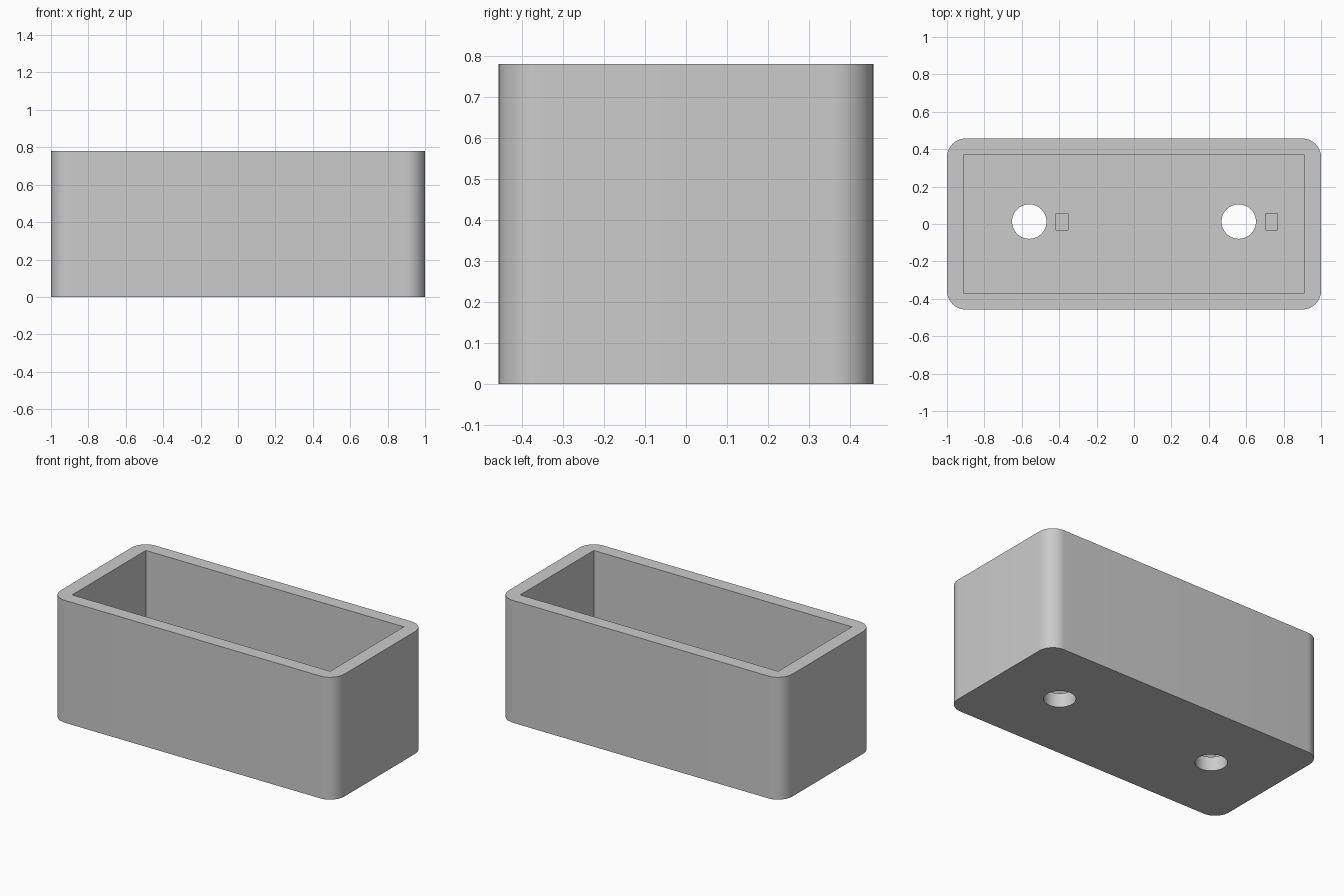
import bpy
import bmesh
from mathutils import Matrix

if "Cube" in bpy.data.objects:
    bpy.data.objects.remove(bpy.data.objects["Cube"], do_unlink=True)

LENGTH, DEPTH, HEIGHT = 2.0, 0.914, 0.78
INNER_X, INNER_Y = 1.82, 0.742
FLOOR, CORNER = 0.09, 0.1
HOLE_X, HOLE_Y, HOLE_R = 0.56, 0.013, 0.092

grey = bpy.data.materials.new("light grey plastic")
grey.use_nodes = True
colour = (0.6, 0.6, 0.6, 1)
grey.diffuse_color = colour
grey.node_tree.nodes["Principled BSDF"].inputs["Base Color"].default_value = colour


def finish(bm, name):
    bmesh.ops.recalc_face_normals(bm, faces=bm.faces)
    mesh = bpy.data.meshes.new(name)
    bm.to_mesh(mesh)
    bm.free()
    mesh.materials.append(grey)
    obj = bpy.data.objects.new(name, mesh)
    bpy.context.collection.objects.link(obj)
    return obj


def box(name, x, y, size_x, size_y, z0, z1, radius=0):
    bm = bmesh.new()
    place = Matrix.Translation((x, y, (z0 + z1) / 2))
    bmesh.ops.create_cube(bm, size=1, matrix=place @ Matrix.Diagonal((size_x, size_y, z1 - z0, 1)))
    if radius:
        upright = [e for e in bm.edges if abs(e.verts[0].co.z - e.verts[1].co.z) > 0.01]
        bmesh.ops.bevel(bm, geom=upright, offset=radius, segments=12, profile=0.5, affect='EDGES')
    return finish(bm, name)


def cylinder(name, x, y, radius, z0, z1):
    bm = bmesh.new()
    bmesh.ops.create_cone(bm, cap_ends=True, segments=64, radius1=radius, radius2=radius,
                          depth=z1 - z0, matrix=Matrix.Translation((x, y, (z0 + z1) / 2)))
    return finish(bm, name)


# Rounded outer block
body = box("open_box", 0, 0, LENGTH, DEPTH, 0, HEIGHT, CORNER)

# Main cavity, then a through hole and a blind locating slot on each side
cutters = [box("cavity_cutter", 0, 0, INNER_X, INNER_Y, FLOOR, HEIGHT + 0.1)]
for side, x in (("right", -HOLE_X), ("left", HOLE_X)):
    cutters.append(cylinder(side + "_hole_cutter", x, HOLE_Y, HOLE_R, -0.1, FLOOR + 0.1))
    cutters.append(box(side + "_slot_cutter", x + 0.174, HOLE_Y, 0.064, 0.088,
                       FLOOR / 2, FLOOR + 0.1))

bpy.context.view_layer.objects.active = body
body.select_set(True)
for cutter in cutters:
    mod = body.modifiers.new(cutter.name, 'BOOLEAN')
    mod.operation = 'DIFFERENCE'
    mod.solver = 'EXACT'
    mod.object = cutter
    bpy.ops.object.modifier_apply(modifier=mod.name)
for cutter in cutters:
    bpy.data.objects.remove(cutter, do_unlink=True)

bpy.ops.object.shade_smooth_by_angle(angle=0.6)
